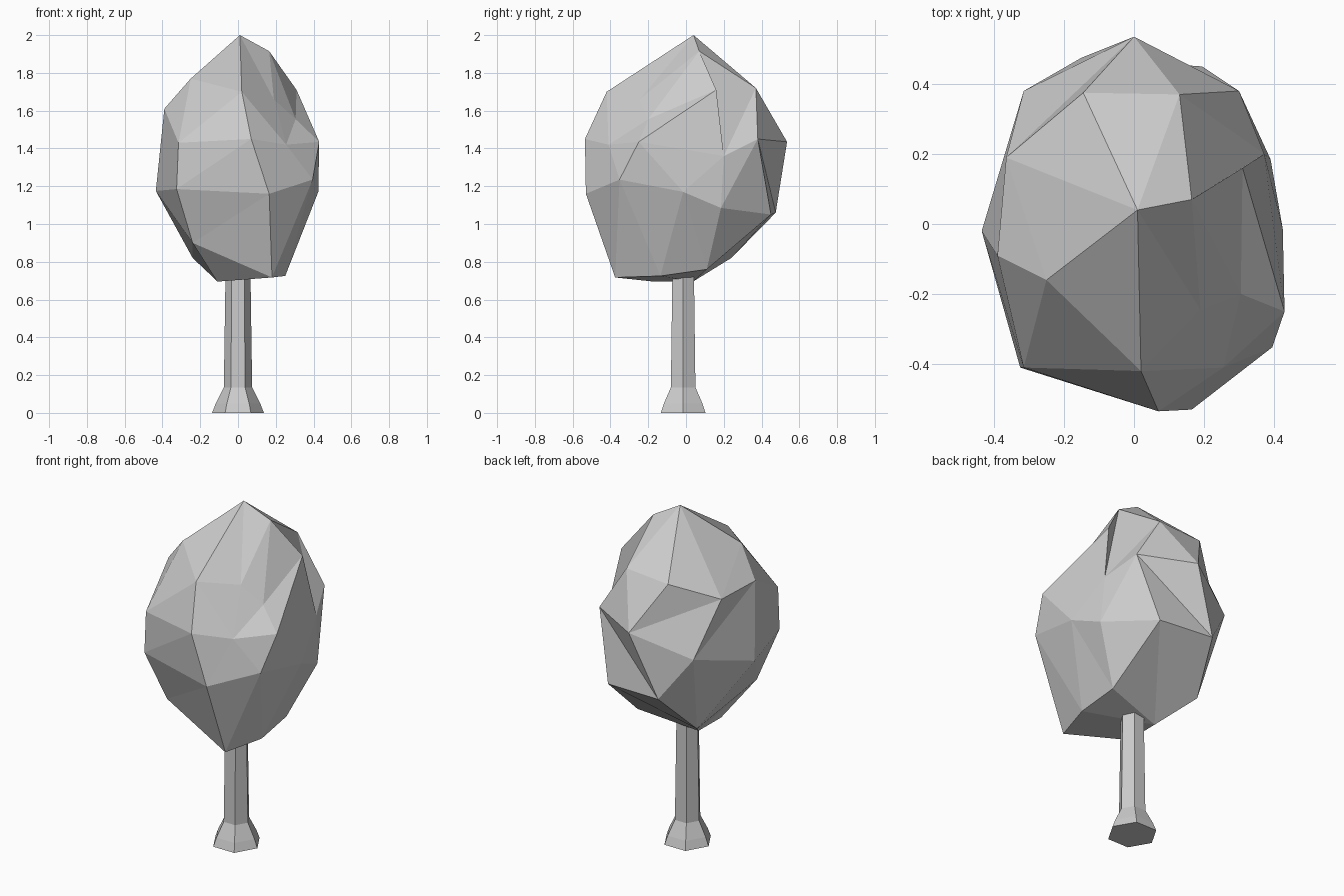
import bpy, bmesh, math
from mathutils import Vector

if "Cube" in bpy.data.objects:
    bpy.data.objects.remove(bpy.data.objects["Cube"])


def make_object(name, bm):
    bmesh.ops.recalc_face_normals(bm, faces=bm.faces[:])
    mesh = bpy.data.meshes.new(name)
    bm.to_mesh(mesh)
    bm.free()
    obj = bpy.data.objects.new(name, mesh)
    bpy.context.collection.objects.link(obj)
    return obj


# Trunk: hexagonal rings (height, radius) with a flared foot
SIDES = 6
profile = [(0, .137), (.05, .118), (.135, .075), (.74, .066)]
bm = bmesh.new()
rings = [[bm.verts.new((r * math.cos(math.tau * i / SIDES),
                        -.015 + r * math.sin(math.tau * i / SIDES), z))
          for i in range(SIDES)] for z, r in profile]
for a, b in zip(rings, rings[1:]):
    for i in range(SIDES):
        j = (i + 1) % SIDES
        bm.faces.new((a[i], a[j], b[j], b[i]))
bm.faces.new(rings[0][::-1])
bm.faces.new(rings[-1])
make_object("trunk", bm)

# Crown: corner points of the faceted foliage, from top to bottom
points = [
    (.01, .04, 2), (.165, .07, 1.915), (.31, .16, 1.71), (.13, .37, 1.72),
    (-.145, .375, 1.7), (-.25, -.16, 1.77), (.02, -.42, 1.7), (-.365, .19, 1.6),
    (-.39, -.09, 1.61), (-.315, -.41, 1.43), (.07, -.535, 1.45), (.255, -.41, 1.42),
    (.305, -.2, 1.555), (.43, -.25, 1.435), (.372, .2, 1.36), (.3, .38, 1.45),
    (0, .535, 1.435), (-.315, .38, 1.3), (-.435, -.02, 1.175), (-.325, -.41, 1.185),
    (.165, -.53, 1.16), (.395, -.352, 1.235), (.425, -.015, 1.17), (.39, .185, 1.085),
    (.195, .45, 1.05), (-.15, .475, 1.06), (-.24, -.32, .9), (.18, -.375, .717),
    (.25, -.135, .725), (.24, .11, .76), (-.24, .24, .82), (-.11, .04, .697),
    (-.11, -.17, .695), (.19, -.245, 1.66)]

# Wrap the points on a sphere to get the facets, then move them into place
bm = bmesh.new()
verts = [bm.verts.new(Vector((x / .43, y / .53, (z - 1.3) / .65)).normalized())
         for x, y, z in points]
bmesh.ops.convex_hull(bm, input=verts)
bmesh.ops.triangulate(bm, faces=bm.faces[:])
for v, p in zip(verts, points):
    v.co = p

# Turn facet diagonals so that the creases run along these corner pairs
creases = ["3-14", "14-15", "13-14", "1-14", "2-14", "21-22", "22-23", "15-25",
           "15-23", "7-16", "8-17", "8-18", "17-18", "17-30", "18-30", "0-4",
           "0-6", "5-9", "6-10", "10-20", "10-19", "20-27", "26-27", "18-26",
           "1-12", "11-13", "11-21", "25-30", "24-29", "1-3", "5-8", "19-26"]
for _ in range(3):
    for pair in creases:
        a, b = (verts[int(i)] for i in pair.split("-"))
        if any(e.other_vert(a) is b for e in a.link_edges):
            continue
        for e in bm.edges[:]:
            tips = [v for f in e.link_faces for v in f.verts if v not in e.verts]
            if a in tips and b in tips:
                bmesh.utils.edge_rotate(e, True)
                break
make_object("crown", bm)
